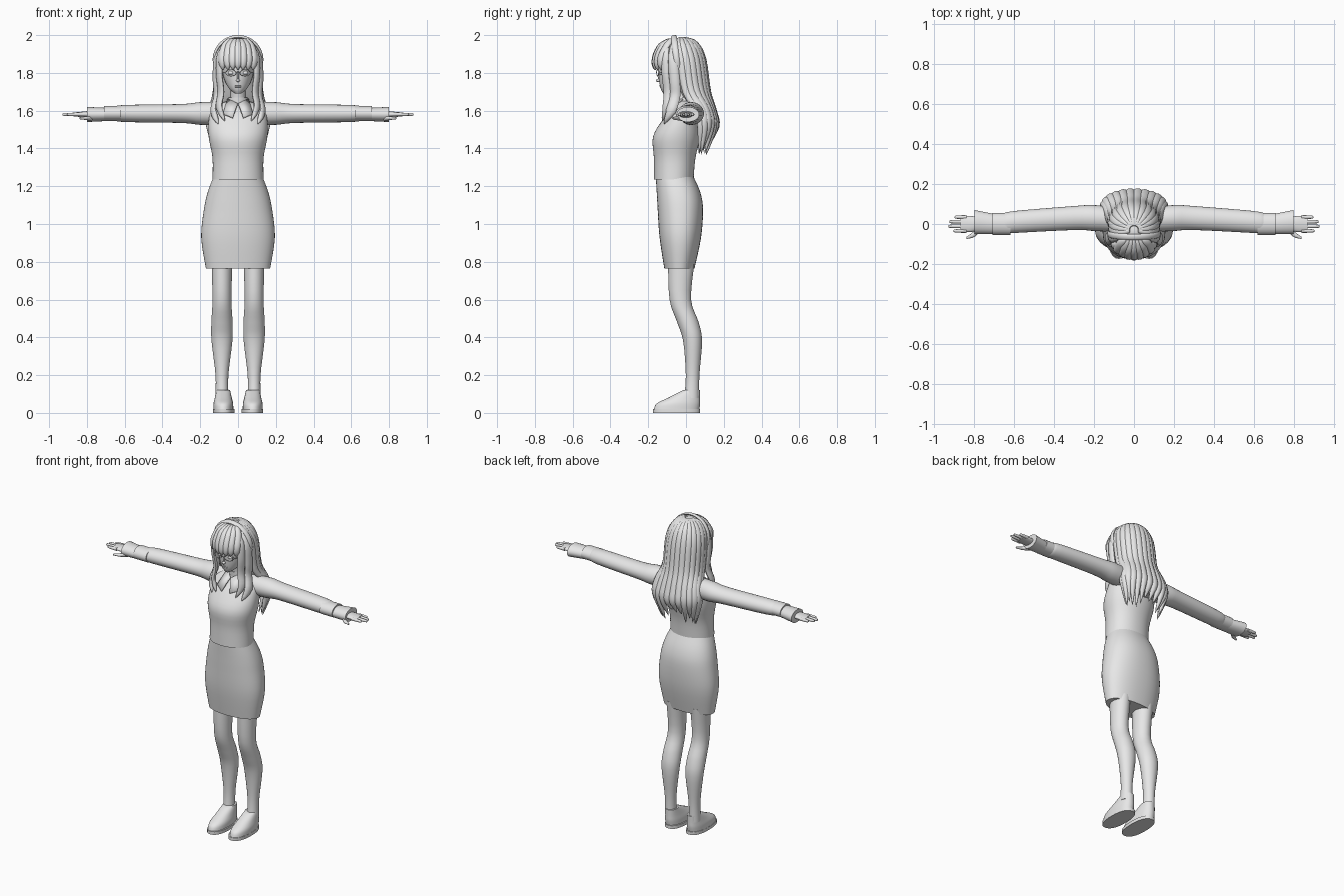
import bpy, bmesh, math, random
from mathutils import Vector

random.seed(4)
if "Cube" in bpy.data.objects:
    bpy.data.objects.remove(bpy.data.objects["Cube"], do_unlink=True)

colour = (.8, .8, .8, 1)
grey = bpy.data.materials.new("plain_grey")
grey.use_nodes = True
grey.diffuse_color = colour
grey.node_tree.nodes["Principled BSDF"].inputs["Base Color"].default_value = colour


def finish(part, mirror=False):
    """Give a part its material, mirror it and smooth it."""
    part.data.materials.append(grey)
    if mirror:
        part.modifiers.new("mirror", "MIRROR")
    bpy.ops.object.select_all(action="DESELECT")
    part.select_set(True)
    bpy.context.view_layer.objects.active = part
    bpy.ops.object.shade_smooth_by_angle(angle=math.radians(50))


def add_part(name, mesh, mirror=False):
    """Link a mesh into the scene as a named part."""
    part = bpy.data.objects.new(name, mesh)
    bpy.context.collection.objects.link(part)
    finish(part, mirror)
    return part


def smooth_rows(rows, steps=4):
    """Catmull-Rom interpolation between rows of values."""
    result = []
    final = len(rows) - 1
    for i in range(final):
        before, start = rows[max(i - 1, 0)], rows[i]
        end, after = rows[i + 1], rows[min(i + 2, final)]
        for k in range(steps):
            t = k / steps
            row = []
            for p, q, r, s in zip(before, start, end, after):
                slope_in, slope_out = (r - p) / 2, (s - q) / 2
                curve = 3 * (r - q) - 2 * slope_in - slope_out
                twist = 2 * (q - r) + slope_in + slope_out
                row.append(q + t * (slope_in + t * (curve + t * twist)))
            result.append(row)
    result.append(list(rows[final]))
    return result


def skin(name, loops, mirror):
    """Bridge closed loops of points and cap both ends."""
    bm = bmesh.new()
    rings = [[bm.verts.new(point) for point in loop] for loop in loops]
    for lower, upper in zip(rings, rings[1:]):
        for j in range(len(lower)):
            bm.faces.new((lower[j - 1], lower[j], upper[j], upper[j - 1]))
    bm.faces.new(rings[0])
    bm.faces.new(rings[-1])
    bmesh.ops.recalc_face_normals(bm, faces=bm.faces)
    mesh = bpy.data.meshes.new(name)
    bm.to_mesh(mesh)
    bm.free()
    return add_part(name, mesh, mirror)


def around(sides):
    """Cosine and sine of evenly spaced angles."""
    angles = [math.tau * j / sides for j in range(sides)]
    return [(math.cos(angle), math.sin(angle)) for angle in angles]


def loft(name, rows, x=0, mirror=False, power=1, sides=32):
    """Upright form; rows hold height, depth centre, half width and half depth."""
    loops = []
    for z, y, width, depth in smooth_rows(rows):
        loops.append([(x + width * math.copysign(abs(c) ** power, c),
                       y + depth * math.copysign(abs(s) ** power, s), z)
                      for c, s in around(sides)])
    return skin(name, loops, mirror)


def limb(name, rows, z, sides=24):
    """Pair of sideways forms; rows hold reach, depth centre, half depth and half height."""
    loops = [[(x, y + depth * c, z + height * s) for c, s in around(sides)]
             for x, y, depth, height in smooth_rows(rows)]
    return skin(name, loops, mirror=True)


def strand(name, points, width, thick, mirror=False, taper=True, sides=10):
    """Flattened strip along a path, its flat side facing out of the head."""
    path = [Vector(point) for point in smooth_rows(points)]
    final = len(path) - 1
    loops = []
    for i, point in enumerate(path):
        tangent = path[min(i + 1, final)] - path[max(i - 1, 0)]
        outward = point - Vector((0, -.03, min(point.z, 1.85)))
        side = tangent.cross(outward).normalized()
        outward = side.cross(tangent).normalized()
        t = i / final
        half_width = width * min(1, .4 + 3 * t, .05 + 5 * (1 - t)) if taper else width
        half_thick = min(thick, half_width)
        loops.append([point + side * half_width * c + outward * half_thick * s
                      for c, s in around(sides)])
    return skin(name, loops, mirror)


def ball(name, centre, size, mirror=False):
    """Small ellipsoid."""
    x, y, z = centre
    width, depth, height = size
    rows = []
    for k in range(9):
        angle = math.pi * (k / 8 - .5)
        radius = max(math.cos(angle), .03)
        rows.append((z + height * math.sin(angle), y, width * radius, depth * radius))
    return loft(name, rows, x=x, mirror=mirror, sides=16)


# Clothes on the body
loft("skirt", [(.765, -.035, .17, .08), (.93, -.03, .195, .11), (1.08, -.03, .18, .12),
               (1.17, -.04, .16, .115), (1.25, -.06, .13, .1)], power=.9, sides=48)
loft("sweater", [(1.235, -.065, .135, .105), (1.35, -.06, .135, .11), (1.46, -.05, .155, .125),
                 (1.55, -.025, .155, .1), (1.61, 0, .14, .075), (1.65, 0, .06, .05)],
     power=.93, sides=48)
limb("sleeves", [(.08, .02, .06, .06), (.2, .03, .065, .06), (.3, .03, .06, .05),
                 (.6, .01, .055, .045), (.66, 0, .05, .035)], z=1.585)
limb("sweater_cuffs", [(.62, 0, .055, .04), (.71, 0, .055, .04)], z=1.585)
limb("shirt_cuffs", [(.7, 0, .05, .035), (.8, .01, .06, .04)], z=1.58)

# Hands
limb("palms", [(.77, 0, .03, .02), (.82, 0, .04, .015), (.87, 0, .035, .01)], z=1.58)
for i, reach in enumerate((.905, .93, .925, .9)):
    y = .023 * (i - 1.5)
    limb("fingers", [(.84, y, .01, .01), (reach - .01, y, .008, .008), (reach, y, .002, .002)],
         z=1.58, sides=10)
limb("thumbs", [(.77, -.02, .015, .015), (.8, -.05, .015, .01), (.84, -.07, .005, .005)],
     z=1.56, sides=12)

# Legs and shoes
loft("legs", [(.08, .03, .035, .04), (.2, .035, .034, .036), (.38, .035, .055, .05),
              (.48, .01, .056, .057), (.6, -.03, .05, .057), (.8, -.025, .055, .07)],
     x=.085, mirror=True)
loft("shoe_soles", [(0, -.05, .057, .125), (.02, -.05, .057, .125)], x=.075, mirror=True, power=.85)
loft("shoe_uppers", [(.02, -.05, .053, .12), (.05, -.04, .052, .115), (.08, -.01, .045, .085),
                     (.12, .03, .036, .045)], x=.078, mirror=True, power=.9)

# Neck and face
loft("neck", [(1.6, 0, .05, .05), (1.67, -.015, .04, .04), (1.75, -.03, .04, .04)])
loft("head", [(1.69, -.1, .015, .02), (1.72, -.075, .05, .06), (1.79, -.045, .08, .1),
              (1.88, -.04, .085, .105), (1.96, -.03, .05, .06)])
ball("eyes", (.036, -.128, 1.8), (.018, .014, .012), mirror=True)
ball("nose_tip", (0, -.145, 1.76), (.01, .015, .008))
ball("nose_bridge", (0, -.14, 1.785), (.006, .01, .025))
for z in (1.727, 1.734):
    ball("lip", (0, -.13, z), (.02, .01, .005))

# Glasses
bpy.ops.mesh.primitive_torus_add(major_segments=28, minor_segments=6, major_radius=.028,
                                 minor_radius=.002, rotation=(math.pi / 2, 0, .2))
rims = bpy.context.object
rims.name = "glasses_rims"
rims.scale.y = .6
rims.location = (.038, -.15, 1.8)
bpy.ops.object.transform_apply(location=True, rotation=True, scale=True)
finish(rims, mirror=True)
strand("glasses_bridge", [(-.012, -.155, 1.8), (0, -.158, 1.805), (.012, -.155, 1.8)],
       width=.002, thick=.002, taper=False)
strand("glasses_arms", [(.065, -.144, 1.8), (.084, -.1, 1.805), (.09, -.03, 1.81)],
       width=.002, thick=.002, mirror=True, taper=False)

# Shirt collar
loft("collar_band", [(1.63, 0, .058, .057), (1.67, -.01, .049, .049)])
collar_mesh = bpy.data.meshes.new("collar_points")
collar_mesh.from_pydata([(.003, -.08, 1.64), (.03, -.13, 1.565), (.08, -.1, 1.585), (.056, -.02, 1.665)],
                        [], [range(4)])
collar = add_part("collar_points", collar_mesh, mirror=True)
collar.modifiers.new("thickness", "SOLIDIFY").thickness = .008

# Hair mass under the strands
loft("hair_base", [(1.48, .1, .11, .025), (1.58, .095, .125, .04), (1.66, .05, .11, .06),
                   (1.8, .01, .11, .09), (1.9, -.02, .11, .11), (1.96, -.03, .08, .09),
                   (1.985, -.035, .01, .01)])

# Long strands fanned from the crown over the back
flow = [(1.98, -.03, .02, .02), (1.95, -.03, .075, .08), (1.87, -.01, .11, .1),
        (1.7, .02, .115, .095), (1.6, .08, .14, .065), (1.52, .09, .15, .07)]
strand_count = 14
for i in range(strand_count):
    angle = math.radians(-8 + 196 * i / (strand_count - 1))
    tip = (random.uniform(1.36, 1.45), .075, .12, .04)
    path = [(width * math.cos(angle), y + depth * math.sin(angle), z)
            for z, y, width, depth in flow + [tip]]
    strand("back_strand", path, width=.026, thick=.019)

# Side locks falling in front of the shoulders
strand("front_side_locks", [(.045, -.09, 1.96), (.092, -.11, 1.9), (.1, -.11, 1.8),
                            (.09, -.1, 1.7), (.1, -.105, 1.62), (.07, -.125, 1.545)],
       width=.023, thick=.013, mirror=True)
strand("rear_side_locks", [(.06, -.06, 1.965), (.11, -.07, 1.88), (.118, -.06, 1.76),
                           (.113, -.057, 1.68), (.13, -.08, 1.6), (.105, -.115, 1.53)],
       width=.028, thick=.015, mirror=True)

# Fringe, bending back toward the temples
for i in range(-3, 4):
    x = .026 * i
    bend = 5.5 * x * x
    strand("fringe_strand", [(x / 2, -.075, 1.976), (x * .9, -.135 + bend, 1.945),
                             (x * 1.1, -.167 + bend, 1.88), (x, -.165 + bend, 1.815)],
           width=.021, thick=.014)

# Headband arching over the head
arc = [math.radians(degrees) for degrees in range(-110, 111, 20)]
strand("headband", [(.126 * math.sin(a), -.05 - .015 * math.cos(a), 1.868 + .124 * math.cos(a))
                    for a in arc], width=.016, thick=.008, taper=False)
